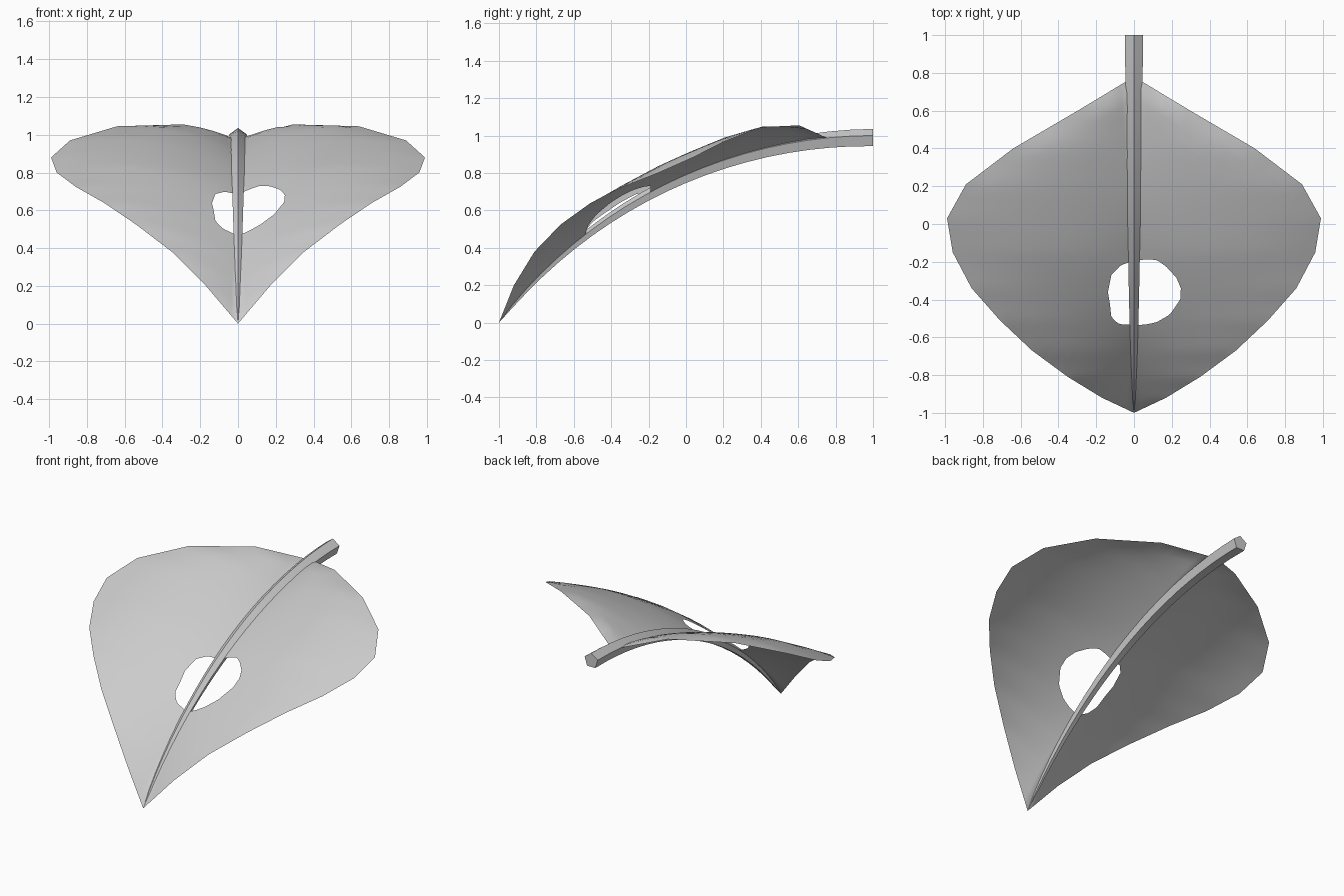
import bpy, bmesh, math
from mathutils import Vector

if "Cube" in bpy.data.objects:
    bpy.data.objects.remove(bpy.data.objects["Cube"])

# Right-hand leaf margin, bottom tip to stem joint: x, y, z, bulge of the blade there
EDGE = [(0, -1, 0, 0), (.17, -.92, .20, .005), (.35, -.81, .38, .015), (.54, -.67, .525, .03),
        (.71, -.51, .64, .04), (.86, -.34, .725, .055), (.96, -.15, .80, .075),
        (.99, .03, .88, .075), (.89, .21, .97, .065), (.64, .40, 1.045, .045),
        (.29, .605, 1.055, .02), (0, .78, .976, 0)]
# Worm hole outline seen from the top
HOLE = [(0, -.195), (.06, -.188), (.12, -.19), (.17, -.225), (.225, -.285), (.248, -.34),
        (.245, -.40), (.19, -.48), (.12, -.52), (.06, -.533), (0, -.535), (-.08, -.53),
        (-.12, -.495), (-.128, -.42), (-.138, -.36), (-.12, -.27), (-.07, -.218)]
CENTRE = Vector((0, -.36))
ARC_R = 2.523
ARC_A = math.asin(2 / ARC_R)


def spine_z(y):
    return .985 - ARC_R + math.sqrt(max(0, ARC_R ** 2 - (1 - y) ** 2))


def blade_z(x, y):
    # Cross-section: midrib height, margin height and a bulge between them
    y = min(max(y, -1), .78)
    for a, b in zip(EDGE, EDGE[1:]):
        if y <= b[1]:
            f = (y - a[1]) / (b[1] - a[1])
            xe, _, ze, bulge = [p + (q - p) * f for p, q in zip(a, b)]
            break
    s = min(1, abs(x) / xe) if xe > 1e-5 else 0
    zc = spine_z(y)
    return zc + (ze - zc) * s + 4 * bulge * s * (1 - s)


def hole_point(d):
    # Where a ray from the hole centre meets the hole outline
    for a, b in zip(HOLE, HOLE[1:] + HOLE[:1]):
        a, b = Vector(a) - CENTRE, Vector(b) - CENTRE
        e = b - a
        den = d.x * e.y - d.y * e.x
        if abs(den) < 1e-9:
            continue
        t = (a.x * e.y - a.y * e.x) / den
        u = (a.x * d.y - a.y * d.x) / den
        if t > 0 and -1e-6 <= u <= 1 + 1e-6:
            return CENTRE + d * t


def finish(name, bm, angle):
    bmesh.ops.recalc_face_normals(bm, faces=bm.faces)
    mesh = bpy.data.meshes.new(name)
    bm.to_mesh(mesh)
    bm.free()
    ob = bpy.data.objects.new(name, mesh)
    bpy.context.collection.objects.link(ob)
    bpy.ops.object.select_all(action='DESELECT')
    ob.select_set(True)
    bpy.context.view_layer.objects.active = ob
    bpy.ops.object.shade_smooth_by_angle(angle=math.radians(angle))
    return ob


# Leaf blade: rings running from the hole out to the margin
right = [Vector(p[:2]) for p in EDGE]
left = [Vector((-p.x, p.y)) for p in reversed(right)]
loop = right + left[1:-1]
outer = []
for a, b in zip(loop, loop[1:] + loop[:1]):
    outer += [a.lerp(b, k / 4) for k in range(4)]
RINGS = 16
bm = bmesh.new()
rays = []
for p in outer:
    h = hole_point((p - CENTRE).normalized())
    pts = [h.lerp(p, k / RINGS) for k in range(RINGS + 1)]
    rays.append([bm.verts.new((q.x, q.y, blade_z(q.x, q.y))) for q in pts])
for r, s in zip(rays, rays[1:] + rays[:1]):
    for k in range(RINGS):
        bm.faces.new((r[k], r[k + 1], s[k + 1], s[k]))
bmesh.ops.recalc_face_normals(bm, faces=bm.faces)
leaf = finish("leaf_blade", bm, 60)
if sum(f.normal.z for f in leaf.data.polygons) < 0:
    leaf.data.flip_normals()

# Stem: tapering five-sided rod following the arc
bm = bmesh.new()
rings = []
STEPS = 20
tip = bm.verts.new((0, -1, 0))
for i in range(1, STEPS + 1):
    f = i / STEPS
    a = ARC_A * (1 - f)
    r = .051 * f ** .6
    c = Vector((0, 1 - ARC_R * math.sin(a), .985 - ARC_R * (1 - math.cos(a))))
    up = Vector((0, -math.sin(a), math.cos(a)))
    side = Vector((1, 0, 0))
    rings.append([bm.verts.new(c + r * (up * math.cos(t) + side * math.sin(t)))
                  for t in (math.tau * k / 5 for k in range(5))])
for k in range(5):
    n = (k + 1) % 5
    bm.faces.new((tip, rings[0][k], rings[0][n]))
    for p, q in zip(rings, rings[1:]):
        bm.faces.new((p[k], q[k], q[n], p[n]))
bm.faces.new(rings[-1])
finish("stem", bm, 30)
